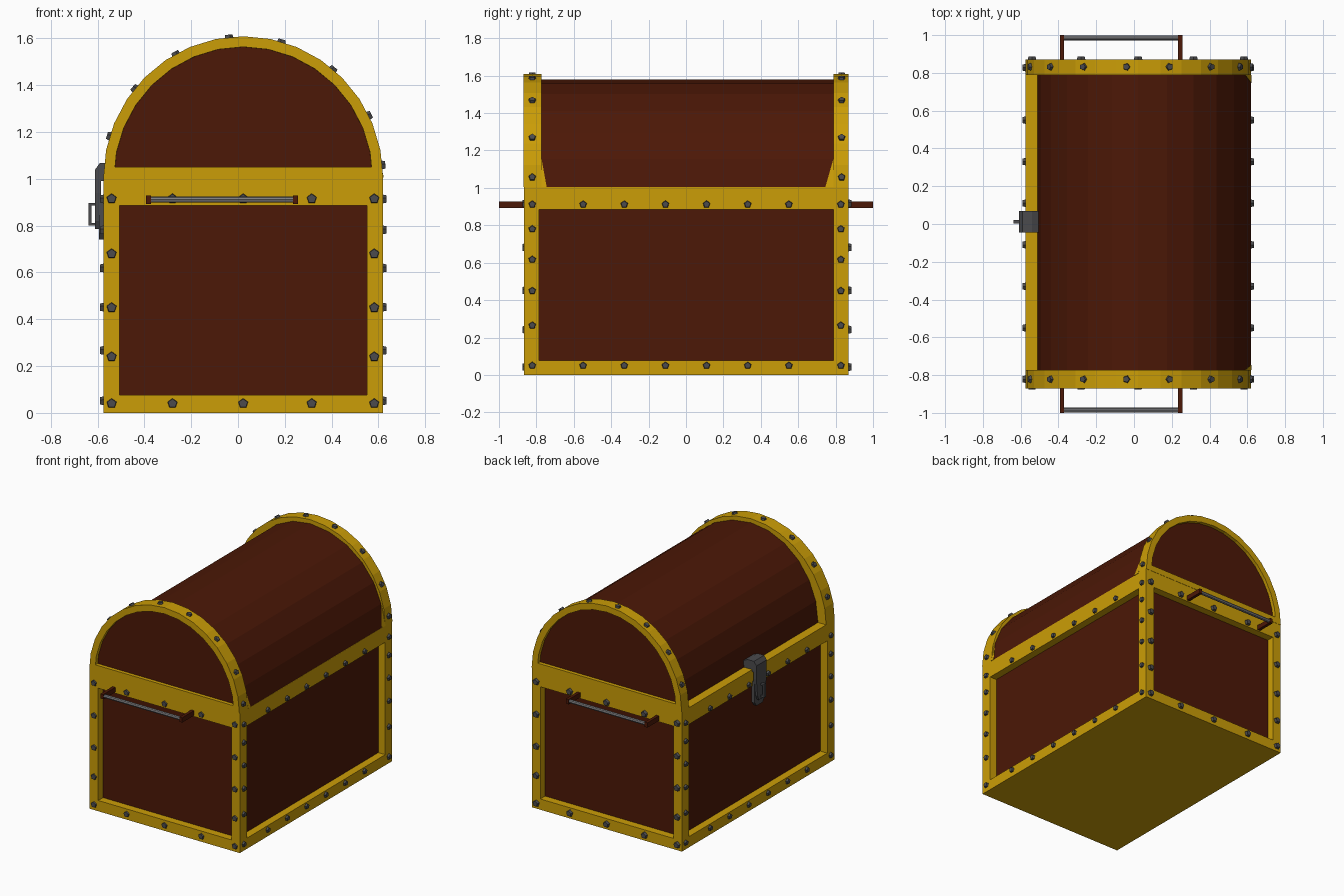
import bpy, bmesh
from math import pi, cos, sin, radians
from mathutils import Vector, Matrix

if "Cube" in bpy.data.objects:
    bpy.data.objects.remove(bpy.data.objects["Cube"])


def material(name, rgb):
    m = bpy.data.materials.new(name)
    m.diffuse_color = (*rgb, 1)
    m.use_nodes = True
    m.node_tree.nodes["Principled BSDF"].inputs["Base Color"].default_value = m.diffuse_color
    return m


GOLD = material("gold", (0.60, 0.34, 0.002))
WOOD = material("wood", (0.072, 0.009, 0.002))
IRON = material("iron", (0.07, 0.07, 0.075))
STEEL = material("steel", (0.2, 0.2, 0.21))


def finish(name, bm, *mats):
    bmesh.ops.recalc_face_normals(bm, faces=bm.faces)
    me = bpy.data.meshes.new(name)
    bm.to_mesh(me)
    bm.free()
    for m in mats:
        me.materials.append(m)
    ob = bpy.data.objects.new(name, me)
    bpy.context.collection.objects.link(ob)
    return ob


def box(name, x0, x1, y0, y1, z0, z1, mat):
    bm = bmesh.new()
    mid = Vector((x0 + x1, y0 + y1, z0 + z1)) / 2
    bmesh.ops.create_cube(bm, size=1, matrix=Matrix.Translation(mid)
                          @ Matrix.Diagonal((x1 - x0, y1 - y0, z1 - z0, 1)))
    return finish(name, bm, mat)


def prism(pts, a, b, axis="y"):
    """Closed profile swept from a to b; profile is (x,z) along y or (y,z) along x."""
    bm = bmesh.new()
    at = (lambda p, t: (p[0], t, p[1])) if axis == "y" else (lambda p, t: (t, p[0], p[1]))
    A = [bm.verts.new(at(p, a)) for p in pts]
    B = [bm.verts.new(at(p, b)) for p in pts]
    outer = bm.faces.new(A)
    bm.faces.new(B[::-1])
    for i in range(len(pts)):
        j = (i + 1) % len(pts)
        bm.faces.new((A[j], A[i], B[i], B[j]))
    bmesh.ops.recalc_face_normals(bm, faces=bm.faces)
    return bm, outer


X0, X1, Y0, Y1 = -0.575, 0.62, -0.865, 0.868
CX, R = (X0 + X1) / 2, (X1 - X0) / 2
TOP = 1.005   # joint between body and lid

# Body: wooden core framed by gold base, rim and corner posts
D = .055
box("body_panels", X0 + D, X1 - D, Y0 + D, Y1 - D, .04, .95, WOOD)
box("base_frame", X0, X1, Y0, Y1, 0, .077, GOLD)
box("rim_frame", X0, X1, Y0, Y1, .885, TOP, GOLD)
for xn, xa, xb in (("left", X0, -.507), ("right", .552, X1)):
    for yn, ya, yb in (("front", Y0, -.785), ("back", .788, Y1)):
        box(f"corner_post_{yn}_{xn}", xa, xb, ya, yb, .077, .885, GOLD)

# Lid barrel: faceted vault, set in on the latch side, flush on the other
N = 12
vault = [(CX + (.585 if i < N / 2 else .533) * cos(pi * i / N),
          TOP + .575 * sin(pi * i / N)) for i in range(N + 1)]
vault[0] = (X1 - .001, TOP)
bm, _ = prism(vault, -.80, .80)
finish("lid_barrel", bm, WOOD)

# Lid end arches: gold bands with a recessed wooden end panel
M = 16
arch = [(CX + R * cos(pi * i / M), TOP + .604 * sin(pi * i / M)) for i in range(M + 1)]
for name, ya, yb in (("front", -.87, -.772), ("back", .87, .788)):
    bm, outer = prism(arch, ya, yb)
    bmesh.ops.inset_region(bm, faces=[outer], thickness=.045, use_even_offset=True)
    bmesh.ops.inset_region(bm, faces=[outer], thickness=.0005, depth=-.025,
                           use_even_offset=True)
    outer.material_index = 1
    finish(f"lid_arch_{name}", bm, GOLD, WOOD)
    # Small gusset where the band widens at its foot
    s = 1 if yb > 0 else -1
    bm = bmesh.new()
    for p in ((.623, .745 * s, TOP), (.623, yb, TOP), (.59, yb, 1.155), (.54, yb, TOP)):
        bm.verts.new(p)
    bmesh.ops.convex_hull(bm, input=bm.verts)
    finish(f"lid_gusset_{name}", bm, GOLD)

# Rivets: five-sided studs
rivets = bmesh.new()


def rivet(pos, normal, r):
    rot = Vector(normal).to_track_quat('Z', 'Y').to_matrix().to_4x4()
    bmesh.ops.create_cone(rivets, cap_ends=True, segments=5, radius1=r, radius2=r * .75,
                          depth=.024, matrix=Matrix.Translation(Vector(pos)) @ rot)


for y, s in ((Y0, -1), (Y1, 1)):
    out = y + s * (.006 if s > 0 else -.002)
    for x in (-.54, -.28, .022, .315, .582):
        for z in (.04, .915):
            rivet((x, out, z), (0, s, 0), .026)
    for x in (-.54, .582):
        for z in (.24, .45, .68):
            rivet((x, out, z), (0, s, 0), .026)
for x, s in ((X0, -1), (X1, 1)):
    for y in (-.822, -.55, -.33, -.11, .11, .33, .55, .828):
        for z in (.05, .912):
            rivet((x + s * .002, y, z), (s, 0, 0), .023)
    for y in (-.822, .828):
        for z in (.265, .45, .617, .78):
            rivet((x + s * .002, y, z), (s, 0, 0), .023)
for y in (-.822, .832):
    for deg in (5, 26, 50, 74, 96, 119, 141, 163):
        c, d = cos(radians(deg)), sin(radians(deg))
        rivet((CX + R * c, y, TOP + .602 * d), (c, 0, d), .023)
finish("rivets", rivets, IRON)

# Carrying handles: two wooden brackets and a steel rod per end
for name, s, y in (("front", -1, Y0), ("back", 1, Y1)):
    ya, yb = sorted((y, s * 1.0))
    for side, x in (("left", -.382), ("right", .245)):
        box(f"handle_bracket_{name}_{side}", x - .011, x + .011, ya, yb, .893, .928, WOOD)
    bm = bmesh.new()
    bmesh.ops.create_cone(bm, cap_ends=True, segments=8, radius1=.013, radius2=.013,
                          depth=.62, matrix=Matrix.Translation((-.068, s * .985, .911))
                          @ Matrix.Rotation(pi / 2, 4, 'Y'))
    finish(f"handle_rod_{name}", bm, STEEL)

# Latch: back plate, tapered hasp, hinge block over the rim, and a staple
YC = .012
plate = [(-.035, .74), (.035, .74), (.055, .77), (.055, .92), (-.055, .92), (-.055, .77)]
bm, _ = prism([(YC + p, z) for p, z in plate], -.594, -.57, "x")
finish("latch_plate", bm, IRON)
hasp = [(-.03, .785), (.03, .785), (.046, .82), (.058, .94), (.058, 1.01),
        (-.058, 1.01), (-.058, .94), (-.046, .82)]
bm, _ = prism([(YC + p, z) for p, z in hasp], -.61, -.585, "x")
finish("latch_hasp", bm, IRON)
hinge = [(-.61, .99), (-.61, 1.04), (-.59, 1.068), (-.54, 1.068), (-.50, 1.05),
         (-.50, 1.0), (-.57, .99)]
bm, _ = prism(hinge, YC - .058, YC + .058)
finish("latch_hinge", bm, IRON)
for name, xa, xb, za, zb in (("top", -.638, -.6, .885, .897), ("bottom", -.638, -.6, .80, .812),
                             ("bar", -.638, -.626, .812, .885)):
    box(f"latch_staple_{name}", xa, xb, YC - .01, YC + .01, za, zb, IRON)
